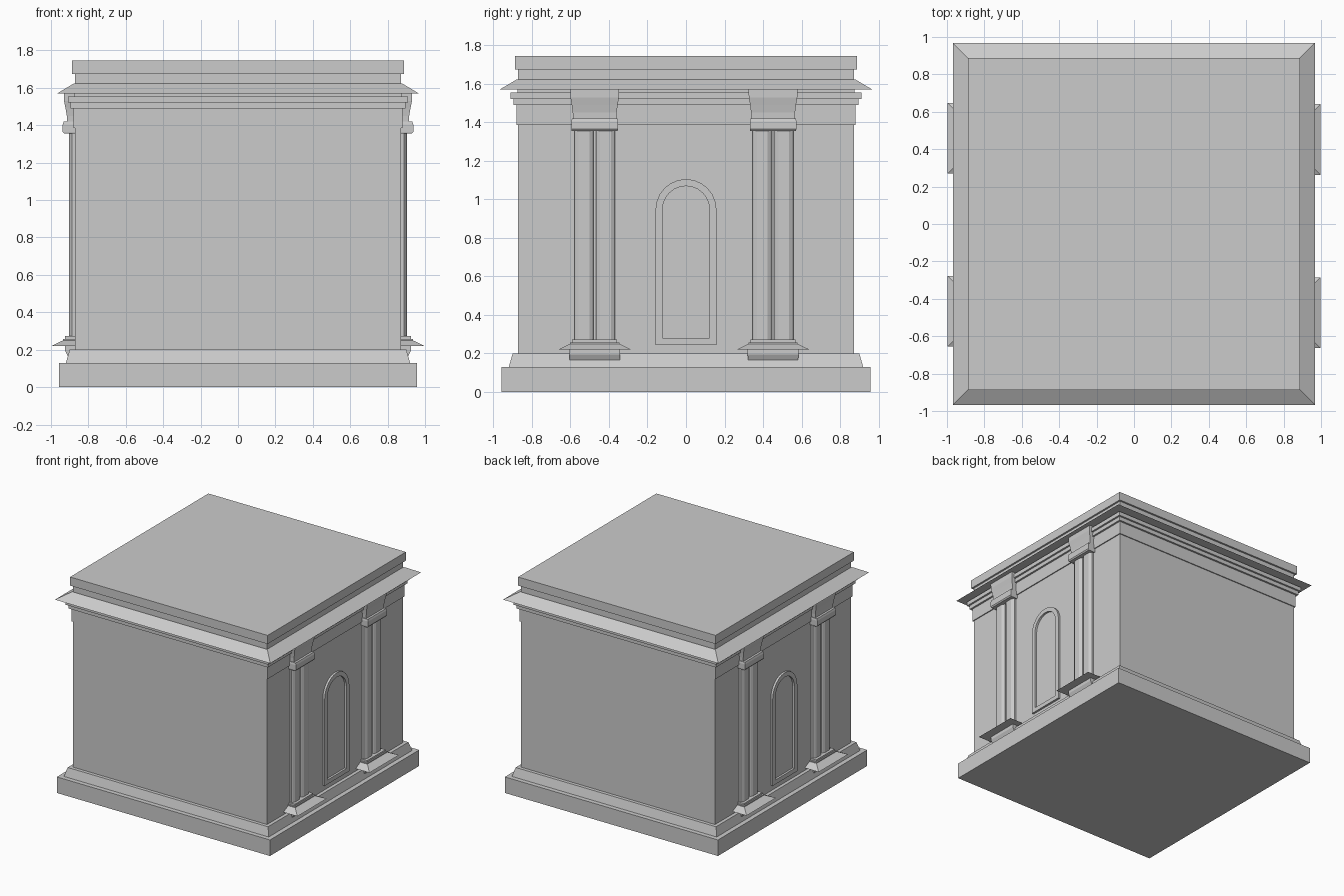
import bpy, bmesh, math

if "Cube" in bpy.data.objects:
    bpy.data.objects.remove(bpy.data.objects["Cube"])


def finish(name, bm):
    bmesh.ops.recalc_face_normals(bm, faces=bm.faces)
    me = bpy.data.meshes.new(name)
    bm.to_mesh(me)
    bm.free()
    ob = bpy.data.objects.new(name, me)
    bpy.context.collection.objects.link(ob)
    return ob


def loft(name, rings, closed=False):
    """Skin a list of equal-length point rings; cap the ends unless closed."""
    bm = bmesh.new()
    vs = [[bm.verts.new(p) for p in r] for r in rings]
    n = len(rings[0])
    pairs = list(zip(vs, vs[1:]))
    if closed:
        pairs.append((vs[-1], vs[0]))
    else:
        bm.faces.new(vs[0])
        bm.faces.new(vs[-1])
    for a, b in pairs:
        for i in range(n):
            j = (i + 1) % n
            bm.faces.new((a[i], a[j], b[j], b[i]))
    return finish(name, bm)


def square_stack(name, profile):
    """Square block whose half width follows (half, z) pairs."""
    loft(name, [[(-h, -h, z), (h, -h, z), (h, h, z), (-h, h, z)] for h, z in profile])


def wall_stack(name, side, y, profile):
    """Block engaged in a side wall: (reach in x, half width in y, z)."""
    loft(name, [[(side * 0.86, y - w, z), (side * x, y - w, z),
                 (side * x, y + w, z), (side * 0.86, y + w, z)] for x, w, z in profile])


def arch(half, bottom, spring, x, n=12):
    """Round-headed outline in the plane of a side wall."""
    pts = [(x, half, bottom)]
    for i in range(n + 1):
        a = math.pi * i / n
        pts.append((x, half * math.cos(a), spring + half * math.sin(a)))
    return pts + [(x, -half, bottom)]


# Main body
square_stack("base_slab", [(0.957, 0), (0.957, 0.13)])
square_stack("plinth", [(0.92, 0.13), (0.90, 0.20)])
square_stack("walls", [(0.872, 0.20), (0.872, 1.385), (0.88, 1.385), (0.88, 1.49)])
square_stack("frieze_bands", [(0.895, 1.49), (0.895, 1.522), (0.91, 1.522),
                              (0.91, 1.555), (0.875, 1.555), (0.875, 1.57)])
square_stack("cornice", [(0.967, 1.57), (0.88, 1.622)])
square_stack("attic", [(0.872, 1.622), (0.872, 1.675)])
square_stack("roof_cap", [(0.887, 1.675), (0.887, 1.745)])

for side, label, shift in ((1, "right", -0.011), (-1, "left", -0.004)):
    for k, tag in ((1, "back"), (-1, "front")):
        y = k * 0.463 + shift
        part = f"{label}_{tag}"
        # Pilaster foot and flared base
        wall_stack("pilaster_foot_" + part, side, y,
                   [(0.905, 0.13, 0.13), (0.91, 0.13, 0.165), (0.925, 0.132, 0.195), (0.925, 0.132, 0.22)])
        wall_stack("pilaster_base_" + part, side, y,
                   [(0.997, 0.189, 0.22), (0.935, 0.128, 0.25), (0.935, 0.128, 0.258),
                    (0.925, 0.117, 0.258), (0.925, 0.117, 0.272)])
        # Twin faceted shafts
        for m in (-1, 1):
            c = y + m * 0.056
            section = [(0.86, -0.05), (0.888, -0.05), (0.895, -0.043), (0.904, -0.028),
                       (0.904, 0.028), (0.895, 0.043), (0.888, 0.05), (0.86, 0.05)]
            loft("shaft_" + part, [[(side * x, c + w, z) for x, w in section] for z in (0.265, 1.36)])
        # Capital
        wall_stack("capital_" + part, side, y,
                   [(0.93, 0.119, 1.355), (0.937, 0.121, 1.365), (0.937, 0.121, 1.405),
                    (0.932, 0.118, 1.42), (0.914, 0.113, 1.42), (0.915, 0.114, 1.45),
                    (0.922, 0.119, 1.49), (0.93, 0.126, 1.53), (0.93, 0.127, 1.57)])
    # Arched niche with raised frame
    loft(f"{label}_niche_frame", [arch(0.158, 0.245, 0.947, side * 0.865),
                                  arch(0.158, 0.245, 0.947, side * 0.889),
                                  arch(0.122, 0.28, 0.947, side * 0.889),
                                  arch(0.122, 0.28, 0.947, side * 0.865)], closed=True)
